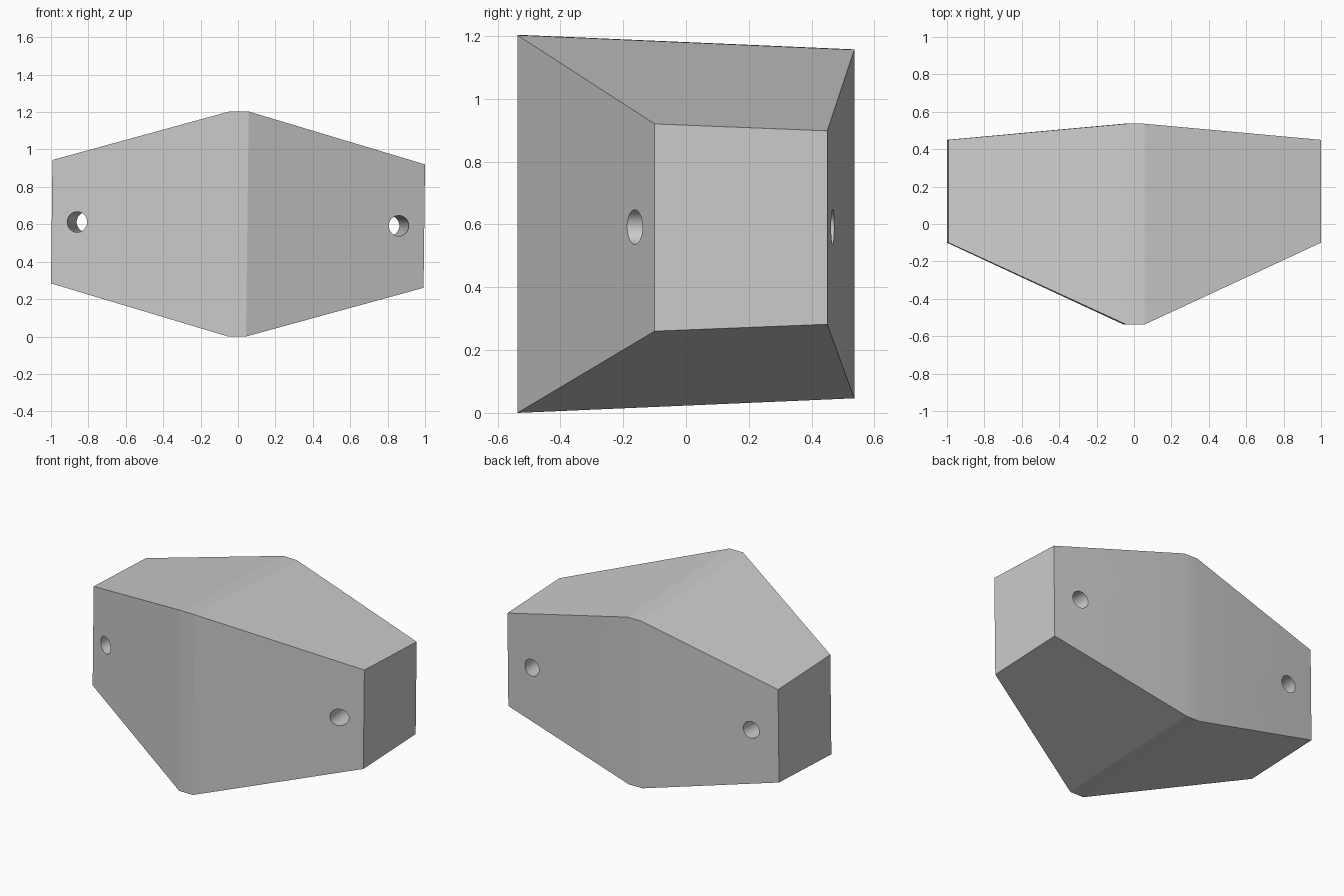
import bpy, bmesh
from math import atan2, pi
from mathutils import Matrix, Vector

cube = bpy.data.objects.get("Cube")
if cube:
    bpy.data.objects.remove(cube, do_unlink=True)

grey = bpy.data.materials.new("plain grey")
grey.use_nodes = True
colour = (0.6, 0.6, 0.6, 1)
grey.diffuse_color = colour
grey.node_tree.nodes["Principled BSDF"].inputs["Base Color"].default_value = colour

CENTRE = 0.602
# The whole block leans very slightly towards +x
lean = Matrix.Translation((0, 0, CENTRE)) @ Matrix.Rotation(0.0118, 4, 'Y')


def make_object(name, bm):
    bmesh.ops.recalc_face_normals(bm, faces=bm.faces)
    mesh = bpy.data.meshes.new(name)
    bm.to_mesh(mesh)
    bm.free()
    mesh.materials.append(grey)
    obj = bpy.data.objects.new(name, mesh)
    bpy.context.collection.objects.link(obj)
    obj.matrix_world = lean
    return obj


# Wedge block: four trapezoid sections lofted along x
END = (0.996, -0.1, 0.33, 0.45, 0.308)
MIDDLE = (0.05, -0.537, 0.6015, 0.536, 0.555)
bm = bmesh.new()
rings = []
for side, section in ((-1, END), (-1, MIDDLE), (1, MIDDLE), (1, END)):
    x, front, front_h, back, back_h = section
    corners = ((front, -front_h), (back, -back_h), (back, back_h), (front, front_h))
    rings.append([bm.verts.new((side * x, y, z)) for y, z in corners])
for a, b in zip(rings, rings[1:]):
    for i in range(4):
        j = (i + 1) % 4
        bm.faces.new((a[i], a[j], b[j], b[i]))
bm.faces.new(rings[0])
bm.faces.new(rings[-1])
block = make_object("wedge_block", bm)

# Round holes bored through each end, square to the back face
bm = bmesh.new()
for side in (-1, 1):
    start = Vector((side * 0.86, -0.165, 0))
    end = Vector((side * 0.807, 0.468, 0))
    step = end - start
    place = (Matrix.Translation((start + end) / 2)
             @ Matrix.Rotation(atan2(-step.x, step.y), 4, 'Z')
             @ Matrix.Rotation(pi / 2, 4, 'X'))
    bmesh.ops.create_cone(bm, cap_ends=True, segments=48, radius1=0.055,
                          radius2=0.055, depth=1.2, matrix=place)
cutter = make_object("hole_cutter", bm)
cutter.hide_render = True
cutter.hide_set(True)

bore = block.modifiers.new("bore", 'BOOLEAN')
bore.operation = 'DIFFERENCE'
bore.solver = 'EXACT'
bore.object = cutter

# Apply the bore, then smooth the hole walls only
bpy.context.view_layer.update()
bpy.ops.object.select_all(action='DESELECT')
block.select_set(True)
bpy.context.view_layer.objects.active = block
bpy.ops.object.modifier_apply(modifier=bore.name)
bpy.data.objects.remove(cutter, do_unlink=True)
bpy.ops.object.shade_smooth_by_angle(angle=0.16)
